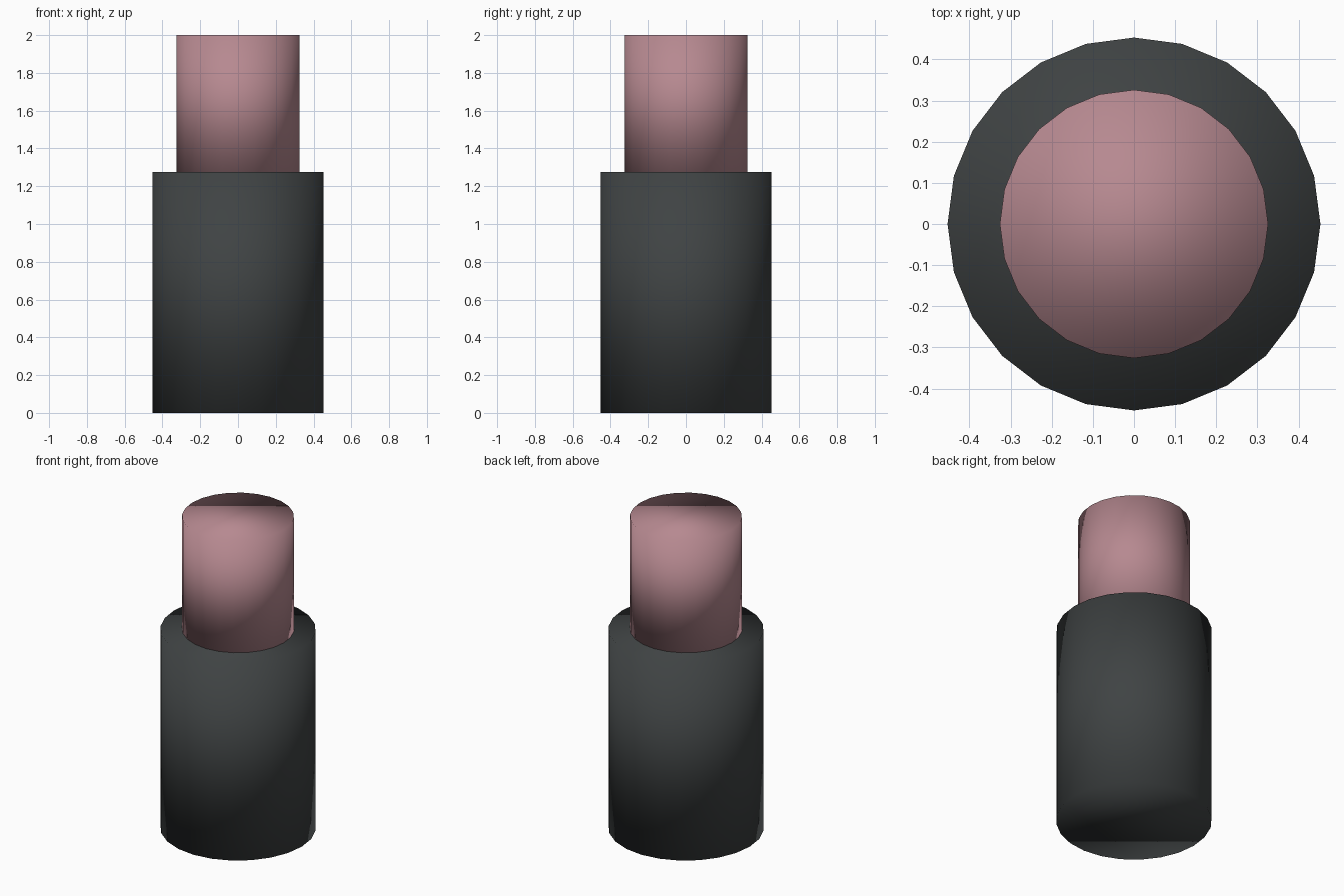
import bpy

if "Cube" in bpy.data.objects:
    bpy.data.objects.remove(bpy.data.objects["Cube"])


def cylinder(name, radius, z0, z1, color):
    bpy.ops.mesh.primitive_cylinder_add(
        vertices=24, radius=radius, depth=z1 - z0, location=(0, 0, (z0 + z1) / 2))
    obj = bpy.context.object
    obj.name = name
    mat = bpy.data.materials.new(name + "_color")
    mat.diffuse_color = (*color, 1)
    mat.use_nodes = True
    mat.node_tree.nodes["Principled BSDF"].inputs["Base Color"].default_value = mat.diffuse_color
    obj.data.materials.append(mat)
    # fully smooth, with no sharp edges at the rims
    bpy.ops.object.shade_smooth()
    return obj


# wide dark lower body
cylinder("body", 0.453, 0.0, 1.275, (0.050, 0.056, 0.057))
# narrower pink cap standing on the body
cylinder("cap", 0.326, 1.275, 2.0, (0.47, 0.25, 0.28))
